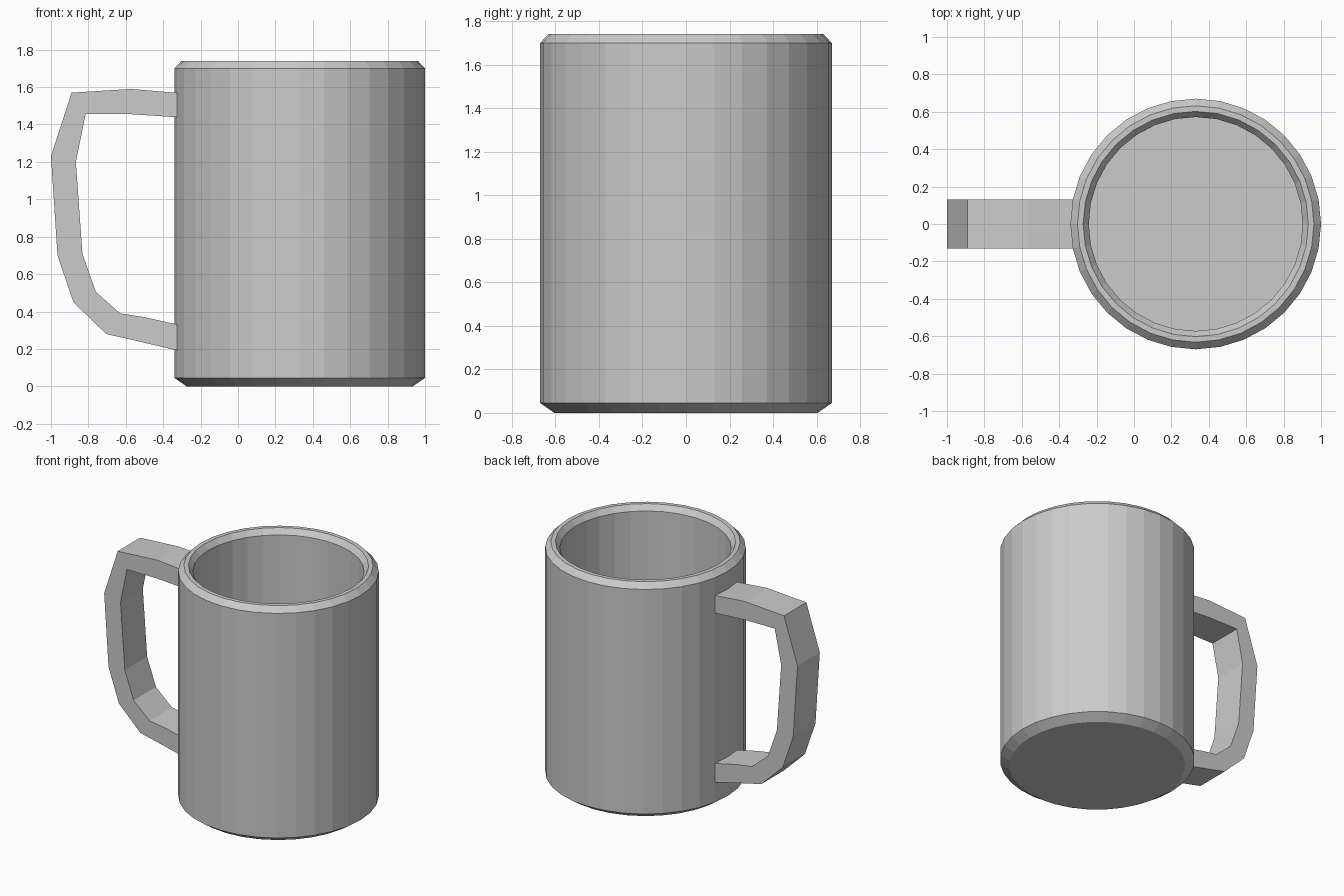
import bpy, bmesh
from math import cos, sin, tau

if "Cube" in bpy.data.objects:
    bpy.data.objects.remove(bpy.data.objects["Cube"])

SIDES = 32
CENTRE_X = 0.33


def finish(bm, name):
    bmesh.ops.recalc_face_normals(bm, faces=bm.faces)
    mesh = bpy.data.meshes.new(name)
    bm.to_mesh(mesh)
    bm.free()
    obj = bpy.data.objects.new(name, mesh)
    bpy.context.collection.objects.link(obj)
    return obj


# Cup body: revolved (radius, z) profile, from underside over the rim to the inner floor
profile = [(0.605, 0), (0.67, 0.045), (0.67, 1.70), (0.632, 1.74),
           (0.602, 1.74), (0.572, 1.70), (0.572, 0.10)]
bm = bmesh.new()
rings = [[bm.verts.new((CENTRE_X + r * cos(tau * i / SIDES), r * sin(tau * i / SIDES), z))
          for i in range(SIDES)] for r, z in profile]
for a, b in zip(rings, rings[1:]):
    for i in range(SIDES):
        j = (i + 1) % SIDES
        bm.faces.new((a[i], a[j], b[j], b[i]))
bm.faces.new(rings[0])
bm.faces.new(rings[-1])
finish(bm, "cup_body")

# Handle: outer and inner (x, z) outlines joined into a flat-sided strap
outer = [(-0.30, 1.567), (-0.57, 1.59), (-0.89, 1.57), (-1.0, 1.23), (-0.965, 0.70),
         (-0.88, 0.45), (-0.705, 0.28), (-0.52, 0.238), (-0.30, 0.186)]
inner = [(-0.30, 1.437), (-0.57, 1.455), (-0.815, 1.455), (-0.867, 1.20), (-0.832, 0.71),
         (-0.76, 0.505), (-0.63, 0.39), (-0.50, 0.37), (-0.30, 0.325)]
HALF = 0.13
bm = bmesh.new()
sections = [[bm.verts.new((x, y, z)) for (x, z), y in
             ((o, -HALF), (o, HALF), (n, HALF), (n, -HALF))]
            for o, n in zip(outer, inner)]
for a, b in zip(sections, sections[1:]):
    for i in range(4):
        j = (i + 1) % 4
        bm.faces.new((a[i], a[j], b[j], b[i]))
bm.faces.new(sections[0])
bm.faces.new(sections[-1])
finish(bm, "handle")
